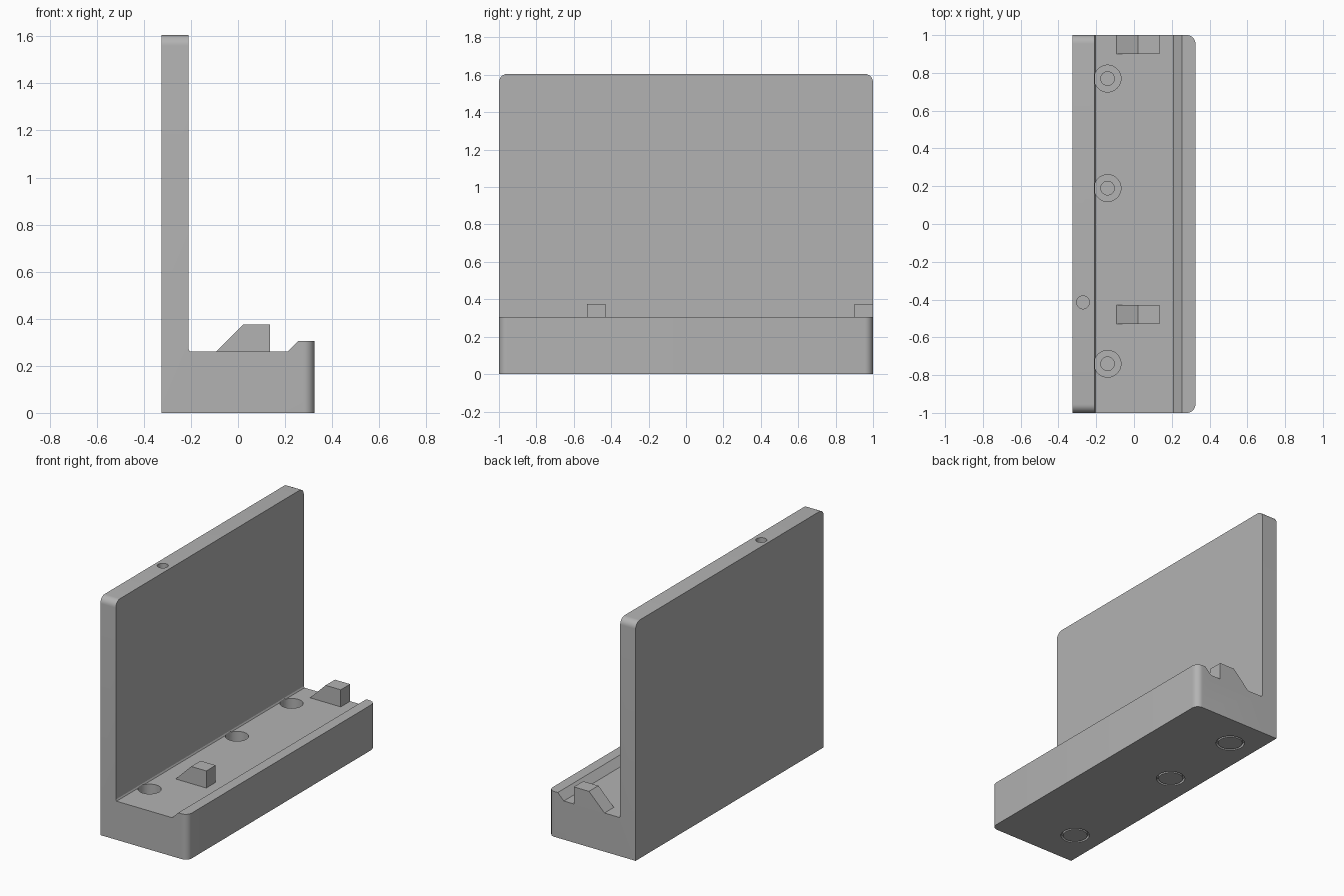
import bpy
import bmesh
import math

if "Cube" in bpy.data.objects:
    bpy.data.objects.remove(bpy.data.objects["Cube"], do_unlink=True)

GREY = (0.45, 0.45, 0.45, 1.0)
mat = bpy.data.materials.new("plain_grey")
mat.use_nodes = True
mat.diffuse_color = GREY
mat.node_tree.nodes["Principled BSDF"].inputs["Base Color"].default_value = GREY


def add_object(name, bm):
    bmesh.ops.recalc_face_normals(bm, faces=bm.faces)
    mesh = bpy.data.meshes.new(name)
    bm.to_mesh(mesh)
    bm.free()
    mesh.materials.append(mat)
    obj = bpy.data.objects.new(name, mesh)
    bpy.context.collection.objects.link(obj)
    return obj


def extrude_y(profile, y0, y1):
    """Extrude an x-z profile from y0 to y1."""
    bm = bmesh.new()
    face = bm.faces.new([bm.verts.new((x, y0, z)) for x, z in profile])
    out = bmesh.ops.extrude_face_region(bm, geom=[face])
    moved = [v for v in out["geom"] if isinstance(v, bmesh.types.BMVert)]
    bmesh.ops.translate(bm, verts=moved, vec=(0, y1 - y0, 0))
    return bm


def lathe(name, profile, x, y, closed=False):
    """Spin an r-z profile about a vertical axis."""
    bm = bmesh.new()
    vs = [bm.verts.new((r, 0, z)) for r, z in profile]
    edges = [bm.edges.new(pair) for pair in zip(vs, vs[1:])]
    if closed:
        edges.append(bm.edges.new((vs[-1], vs[0])))
    bmesh.ops.spin(bm, geom=vs + edges, cent=(0, 0, 0), axis=(0, 0, 1),
                   angle=math.tau, steps=40)
    bmesh.ops.remove_doubles(bm, verts=bm.verts, dist=0.0001)
    bmesh.ops.translate(bm, verts=bm.verts, vec=(x, y, 0))
    obj = add_object(name, bm)
    obj.hide_render = True
    return obj


# Bracket body: base, front lip and upright wall in one profile
TOP, RIM, FRONT, BACK = 1.605, 0.305, 0.325, -0.325
bm = extrude_y([(BACK, 0), (FRONT, 0), (FRONT, RIM), (0.255, RIM),
                (0.21, 0.26), (-0.204, 0.26), (-0.21, 0.27),
                (-0.21, TOP), (BACK, TOP)], -1, 1)


def is_rounded(edge):
    a, b = (v.co for v in edge.verts)
    if abs(a.y - b.y) > 0.01:
        return False
    return min(a.x, b.x) > FRONT - 0.001 or min(a.z, b.z) > TOP - 0.001


bmesh.ops.bevel(bm, geom=[e for e in bm.edges if is_rounded(e)], offset=0.045,
                segments=8, profile=0.5, affect='EDGES')
body = add_object("bracket_body", bm)

# Stepped screw holes, underside ring grooves and the hole in the wall top
cutters = []
for y in (-0.74, 0.19, 0.77):
    cutters.append(lathe("screw_hole_cutter",
                         [(0, 0.05), (0.036, 0.05), (0.036, 0.13),
                          (0.071, 0.13), (0.071, 0.265), (0, 0.265)], -0.14, y))
    cutters.append(lathe("ring_groove_cutter",
                         [(0.076, -0.02), (0.089, -0.02),
                          (0.089, 0.02), (0.076, 0.02)], -0.14, y, True))
cutters.append(lathe("pin_hole_cutter",
                     [(0, 1.35), (0.034, 1.35), (0.034, 1.65), (0, 1.65)],
                     -0.27, -0.415))

bpy.context.view_layer.objects.active = body
for cutter in cutters:
    mod = body.modifiers.new("hole", 'BOOLEAN')
    mod.operation = 'DIFFERENCE'
    mod.solver = 'EXACT'
    mod.object = cutter
    bpy.ops.object.modifier_apply(modifier=mod.name)
for cutter in cutters:
    bpy.data.objects.remove(cutter, do_unlink=True)

bpy.ops.object.select_all(action='DESELECT')
body.select_set(True)
bpy.ops.object.shade_smooth_by_angle(angle=math.radians(30))

# Sloped locating lugs on the base
for name, y in (("front_lug", -0.53), ("rear_lug", 0.9)):
    add_object(name, extrude_y([(-0.093, 0.26), (0.135, 0.26),
                                (0.135, 0.375), (0.022, 0.375)], y, y + 0.1))
